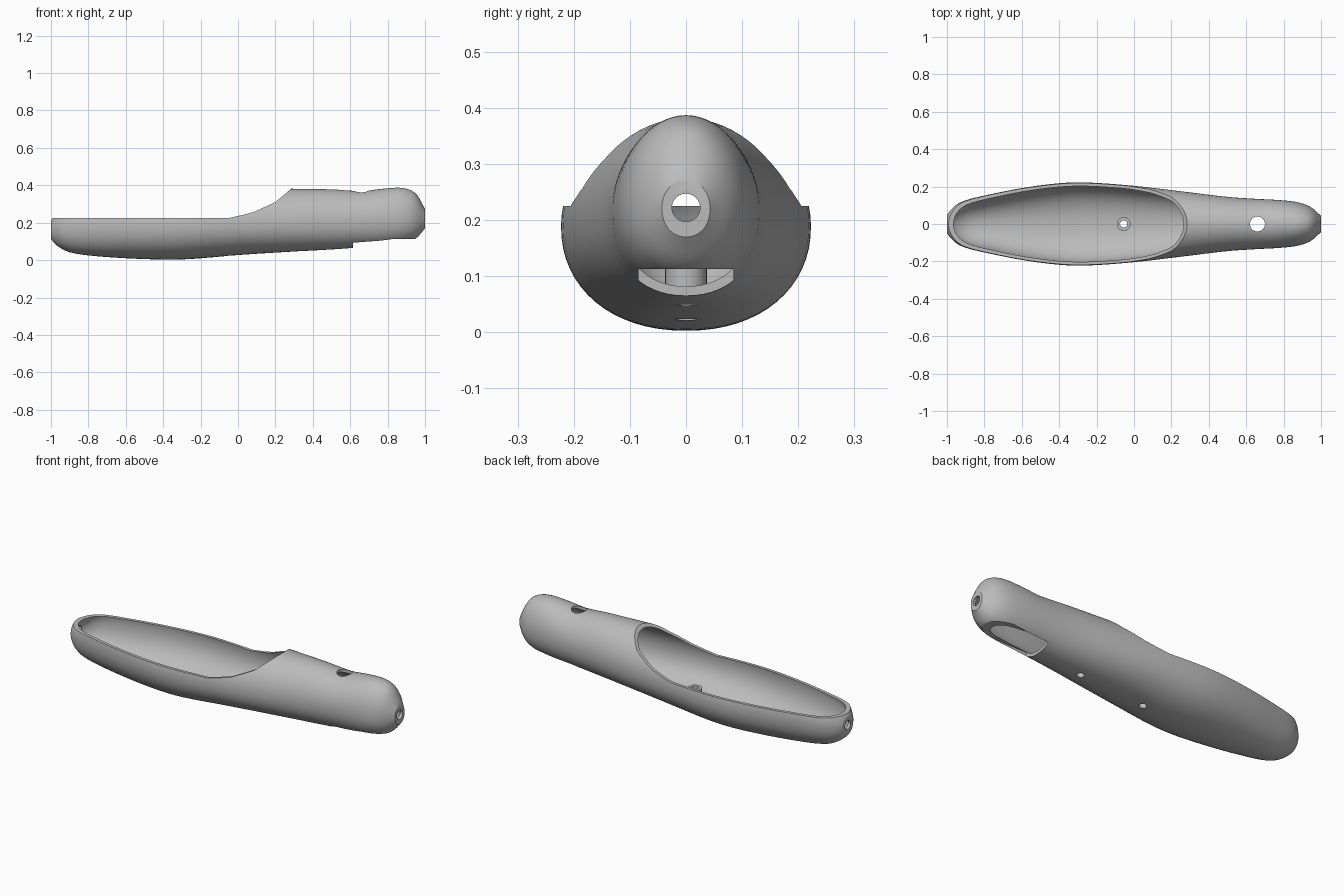
import bpy, bmesh, math
from mathutils import Vector, Matrix

cube = bpy.data.objects.get("Cube")
if cube:
    bpy.data.objects.remove(cube, do_unlink=True)

grey = bpy.data.materials.new("plain grey")
grey.use_nodes = True
grey.diffuse_color = (0.5, 0.5, 0.5, 1)
grey.node_tree.nodes["Principled BSDF"].inputs["Base Color"].default_value = (0.5, 0.5, 0.5, 1)

# Hull stations: x, bottom z, top z, half width, z of the widest line
STATIONS = [
    (-1.0, .115, .21, .047, .165), (-.985, .093, .235, .07, .17),
    (-.95, .065, .28, .103, .18), (-.9, .042, .32, .127, .19),
    (-.8, .025, .35, .152, .195), (-.6, .01, .375, .192, .195),
    (-.4, .003, .385, .218, .19), (-.25, .006, .385, .222, .19),
    (0, .027, .385, .204, .195), (.25, .043, .382, .175, .2),
    (.5, .057, .378, .145, .21), (.66, .068, .369, .134, .215),
    (.76, .073, .38, .129, .22), (.86, .083, .387, .119, .222),
    (.92, .1, .375, .103, .222), (.96, .123, .345, .08, .222),
    (1.0, .17, .272, .043, .222)]
SIDES, STEPS, WALL = 64, 4, .016


def to_object(name, bm):
    bmesh.ops.recalc_face_normals(bm, faces=bm.faces)
    mesh = bpy.data.meshes.new(name)
    bm.to_mesh(mesh)
    bm.free()
    mesh.materials.append(grey)
    obj = bpy.data.objects.new(name, mesh)
    bpy.context.collection.objects.link(obj)
    return obj


def smooth_stations():
    pts = [Vector(s) for s in STATIONS]
    out = []
    for i in range(len(pts) - 1):
        a, b = pts[i], pts[i + 1]
        before, after = pts[max(i - 1, 0)], pts[min(i + 2, len(pts) - 1)]
        span = b[0] - a[0]
        ma = (b - before) * (span / (b[0] - before[0]))
        mb = (after - a) * (span / (after[0] - a[0]))
        for k in range(STEPS):
            t = k / STEPS
            out.append(a * (2*t**3 - 3*t**2 + 1) + ma * (t**3 - 2*t**2 + t)
                       + b * (3*t**2 - 2*t**3) + mb * (t**3 - t**2))
    return out + [pts[-1]]


def loft(name, inset):
    """Closed egg-shaped hull, shrunk inward by the inset."""
    bm = bmesh.new()
    rings = []
    for x, low, high, half, mid in smooth_stations():
        ring = []
        for i in range(SIDES):
            a = 2 * math.pi * i / SIDES
            c, s = math.cos(a), math.sin(a)
            power = .92 if s < 0 else 1
            up = (high - mid if s > 0 else mid - low) - inset
            y = (half - inset) * math.copysign(abs(c) ** power, c)
            z = mid + up * math.copysign(abs(s) ** power, s)
            ring.append(bm.verts.new((x * (1 - inset), y, z)))
        rings.append(ring)
    for r, q in zip(rings, rings[1:]):
        for i in range(SIDES):
            j = (i + 1) % SIDES
            bm.faces.new((r[i], r[j], q[j], q[i]))
    bm.faces.new(rings[0])
    bm.faces.new(rings[-1])
    return to_object(name, bm)


def rod(name, start, end, radius):
    a, b = Vector(start), Vector(end)
    turn = (b - a).to_track_quat('Z', 'Y').to_matrix().to_4x4()
    bm = bmesh.new()
    bmesh.ops.create_cone(bm, cap_ends=True, segments=40, radius1=radius, radius2=radius,
                          depth=(b - a).length, matrix=Matrix.Translation((a + b) / 2) @ turn)
    return to_object(name, bm)


def side_prism(name, outline, half):
    """Extrude an x-z outline across y."""
    bm = bmesh.new()
    face = bm.faces.new([bm.verts.new((x, -half, z)) for x, z in outline])
    new = bmesh.ops.extrude_face_region(bm, geom=[face])["geom"]
    bmesh.ops.translate(bm, vec=(0, 2 * half, 0),
                        verts=[v for v in new if isinstance(v, bmesh.types.BMVert)])
    return to_object(name, bm)


def combine(body, tool, operation):
    mod = body.modifiers.new(operation, 'BOOLEAN')
    mod.object, mod.operation, mod.solver = tool, operation, 'EXACT'
    graph = bpy.context.evaluated_depsgraph_get()
    mesh = bpy.data.meshes.new_from_object(body.evaluated_get(graph))
    body.modifiers.clear()
    body.data = mesh
    bpy.data.objects.remove(tool, do_unlink=True)


# Hollow hull
body = loft("hollow_body", 0)
combine(body, loft("cavity", WALL), 'DIFFERENCE')

# Screw posts standing on the floor, each bored right through
for x, floor in ((-.055, .03), (.34, .055)):
    combine(body, rod("post", (x, 0, floor), (x, 0, .12), .037), 'UNION')
    combine(body, rod("post_bore", (x, 0, -.1), (x, 0, .2), .019), 'DIFFERENCE')

# Large open top with a sloping end
opening = [(-1.1, .225), (-.05, .225), (.02, .24), (.085, .257), (.2, .31),
           (.285, .382), (.285, .6), (-1.1, .6)]
combine(body, side_prism("top_opening", opening, .4), 'DIFFERENCE')

# Slot under the nose
slot = [(.615, -.1), (.95, -.1), (.95, .113), (.615, .113)]
combine(body, side_prism("under_slot", slot, .085), 'DIFFERENCE')

# Round holes in the top and in both ends
combine(body, rod("top_hole", (.66, 0, .25), (.66, 0, .5), .04), 'DIFFERENCE')
combine(body, rod("nose_hole", (.93, 0, .222), (1.1, 0, .222), .025), 'DIFFERENCE')
combine(body, rod("tail_hole", (-1.1, 0, .165), (-.93, 0, .165), .024), 'DIFFERENCE')

bpy.context.view_layer.objects.active = body
body.select_set(True)
bpy.ops.object.shade_smooth_by_angle(angle=math.radians(30))
